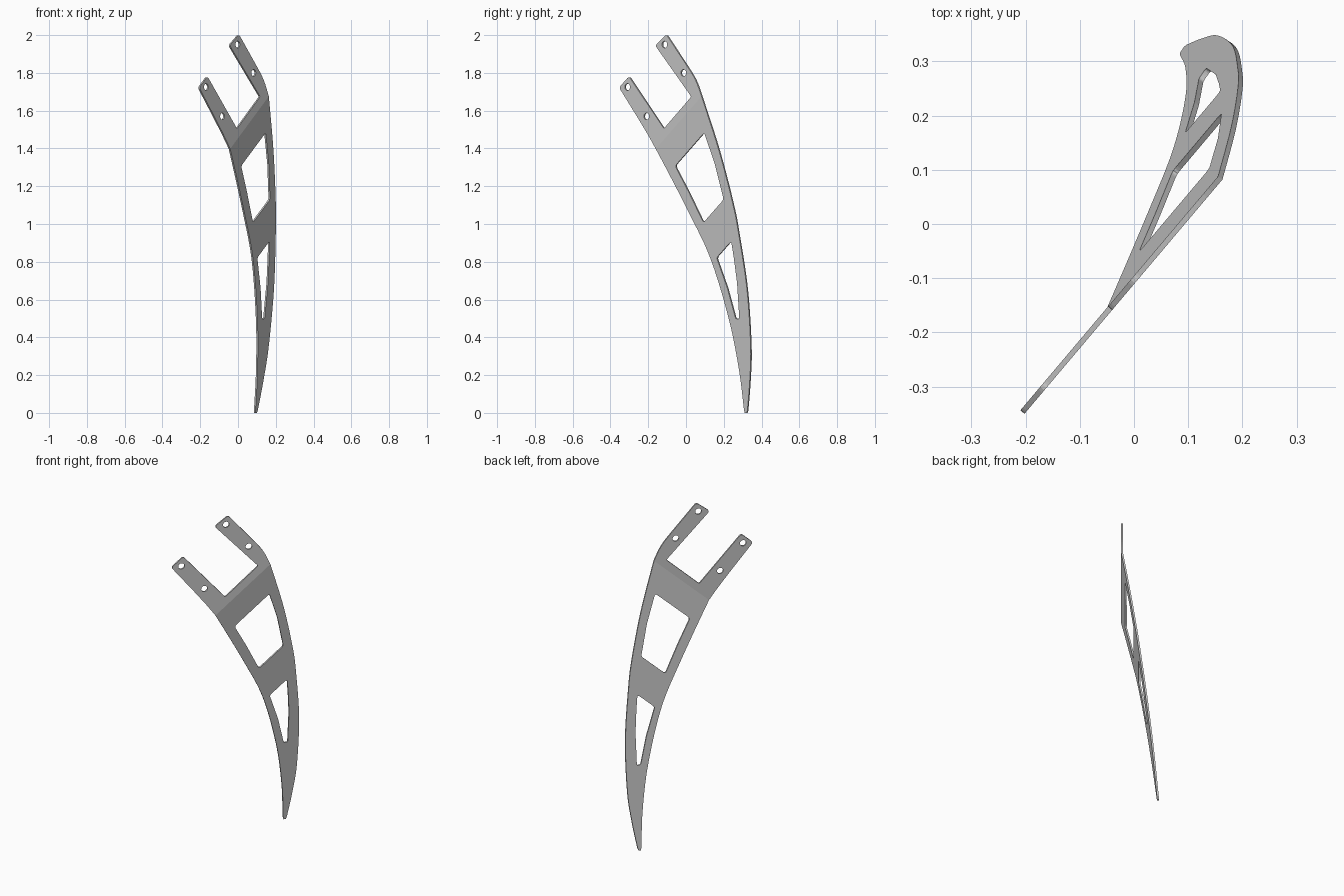
import bpy, bmesh, math
from mathutils import Vector

if "Cube" in bpy.data.objects:
    bpy.data.objects.remove(bpy.data.objects["Cube"])

THICK = 0.01
BEND_Y, BEND_Z, BEND_SLOPE = -0.155, 1.40, 0.87   # fold line in the side (y, z) view


def spline(pts, n=6):
    """Smooth curve through side-view points."""
    p = [Vector(q) for q in pts]
    p = [2 * p[0] - p[1]] + p + [2 * p[-1] - p[-2]]
    out = []
    for a, b, c, d in zip(p, p[1:], p[2:], p[3:]):
        for i in range(n):
            t = i / n
            out.append(0.5 * (2 * b + (c - a) * t + (2 * a - 5 * b + 4 * c - d) * t * t
                              + (3 * b - a - 3 * c + d) * t ** 3))
    return out + [p[-2]]


def corner(prev, pt, nxt, size, n=4):
    """Rounded corner at pt between its neighbours."""
    a, b, c = Vector(prev), Vector(pt), Vector(nxt)
    s = b + (a - b).normalized() * size
    e = b + (c - b).normalized() * size
    return [s * (1 - t) ** 2 + b * 2 * t * (1 - t) + e * t * t
            for t in (i / n for i in range(n + 1))]


def rounded(pts, sizes):
    out = []
    for i, s in enumerate(sizes):
        if s:
            out += corner(pts[i - 1], pts[i], pts[(i + 1) % len(pts)], s)
        else:
            out.append(Vector(pts[i]))
    return out


def hole(y, z, r=0.018, n=24):
    return [Vector((y + r / 1.31 * math.cos(math.tau * i / n),
                    z + r * math.sin(math.tau * i / n))) for i in range(n)]


# Outer outline: curved back edge, two prongs, curved front edge, blunt tip
back_edge = spline([(0.328, 0.015), (0.340, 0.17), (0.345, 0.35), (0.326, 0.65),
                    (0.283, 0.94), (0.250, 1.11), (0.177, 1.39), (0.084, 1.68)])
prongs = rounded(
    [(0.084, 1.68), (0.055, 1.766), (-0.101, 2.004), (-0.160, 1.945), (0.031, 1.674),
     (-0.114, 1.505), (-0.299, 1.782), (-0.351, 1.722), (-0.251, 1.56)],
    [0, 0.05, 0.014, 0.014, 0.008, 0.008, 0.014, 0.014, 0])[1:]
front_edge = spline([(-0.251, 1.56), (-0.161, 1.405), (0.0185, 1.06), (0.135, 0.81),
                     (0.230, 0.495), (0.283, 0.23), (0.310, 0.015)])[1:]
outline = back_edge + prongs + front_edge + [Vector((0.314, 0)), Vector((0.324, 0))]

# Lightening windows and bolt holes
upper_window = rounded([(-0.055, 1.308), (0.099, 1.484), (0.156, 1.315), (0.202, 1.130),
                        (0.095, 1.008), (0.017, 1.170)], [0.014, 0.014, 0, 0.014, 0.014, 0])
lower_window = rounded([(0.165, 0.822), (0.242, 0.910), (0.256, 0.82), (0.273, 0.69),
                        (0.285, 0.498), (0.266, 0.498), (0.222, 0.66)],
                       [0.012, 0.016, 0, 0, 0.008, 0.008, 0])
bolts = [hole(*c) for c in ((-0.11, 1.95), (-0.01, 1.80), (-0.307, 1.725), (-0.206, 1.57))]

# Flat sheet with openings
bm = bmesh.new()
for loop in [outline, upper_window, lower_window] + bolts:
    vs = [bm.verts.new((0, p.x, p.y)) for p in loop]
    for a, b in zip(vs, vs[1:] + vs[:1]):
        bm.edges.new((a, b))
bmesh.ops.triangle_fill(bm, edges=bm.edges[:], use_beauty=True, normal=(1, 0, 0))

# Cut along the fold line, then tilt the sheet and fold the lower blade
bmesh.ops.bisect_plane(bm, geom=bm.verts[:] + bm.edges[:] + bm.faces[:],
                       plane_co=(0, BEND_Y, BEND_Z), plane_no=(0, 1, -BEND_SLOPE))
for v in bm.verts:
    y, z = v.co.y, v.co.z
    past = max(0, y - BEND_Y - BEND_SLOPE * (z - BEND_Z))
    v.co.x = 0.0873 + 0.845 * y - 0.156 * past
bmesh.ops.recalc_face_normals(bm, faces=bm.faces[:])

mesh = bpy.data.meshes.new("bent_bracket_blade")
bm.to_mesh(mesh)
bm.free()
blade = bpy.data.objects.new("bent_bracket_blade", mesh)
bpy.context.collection.objects.link(blade)

# Sheet thickness
solid = blade.modifiers.new("thickness", 'SOLIDIFY')
solid.thickness = THICK
solid.offset = 0
solid.use_even_offset = True
